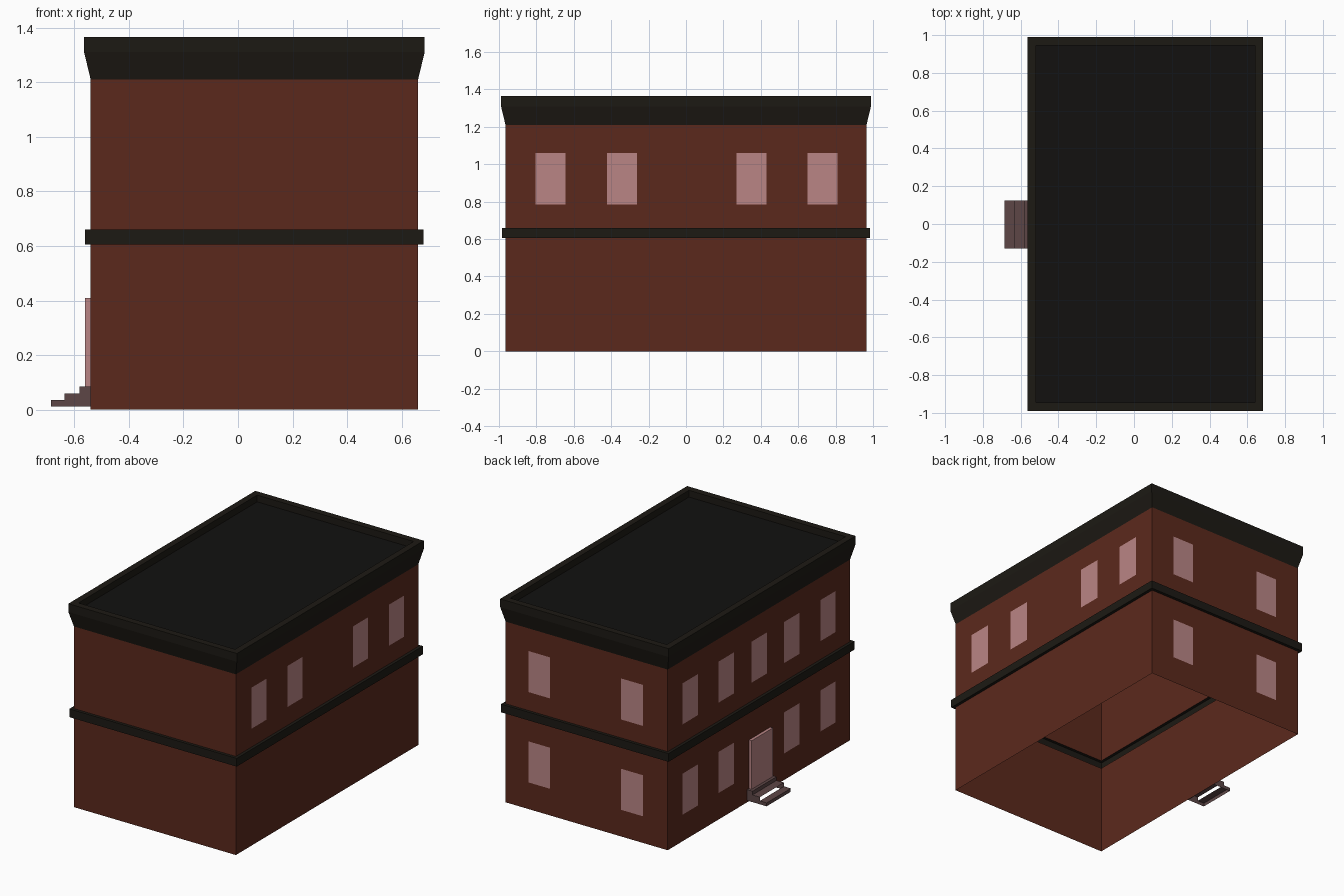
import bpy

if "Cube" in bpy.data.objects:
    bpy.data.objects.remove(bpy.data.objects["Cube"])

X0, X1, Y = -0.54, 0.66, 0.965      # wall outline


def material(name, rgb):
    m = bpy.data.materials.new(name)
    m.diffuse_color = (*rgb, 1)
    m.use_nodes = True
    m.node_tree.nodes["Principled BSDF"].inputs["Base Color"].default_value = m.diffuse_color
    return m


brick = material("brick", (0.105, 0.022, 0.012))
trim = material("trim", (0.012, 0.010, 0.007))
roofing = material("roofing", (0.006, 0.0055, 0.005))
pane = material("pane", (0.49, 0.235, 0.235))
stone = material("stone", (0.11, 0.062, 0.062))


def make(name, verts, faces, mat):
    me = bpy.data.meshes.new(name)
    me.from_pydata(verts, [], faces)
    me.materials.append(mat)
    ob = bpy.data.objects.new(name, me)
    bpy.context.collection.objects.link(ob)
    return ob


def rings(name, profile, mat, cap=False):
    """Loft rectangles: each profile point is (outward offset from wall, z)."""
    verts, faces = [], []
    for o, z in profile:
        verts += [(X0 - o, -Y - o, z), (X1 + o, -Y - o, z),
                  (X1 + o, Y + o, z), (X0 - o, Y + o, z)]
    for r in range(len(profile) - 1):
        for k in range(4):
            a, b = r * 4 + k, r * 4 + (k + 1) % 4
            faces.append((a, b, b + 4, a + 4))
    if cap:
        n = len(verts)
        faces.append((n - 4, n - 3, n - 2, n - 1))
    return make(name, verts, faces, mat)


# Shell: two storeys, belt course, flared cornice, sunken roof
rings("lower_walls", [(0, 0), (0, 0.605)], brick)
rings("belt_course", [(0, 0.605), (0.02, 0.605), (0.02, 0.66), (0, 0.66)], trim)
rings("upper_walls", [(0, 0.66), (0, 1.21)], brick)
rings("cornice", [(0, 1.21), (0.024, 1.31), (0.024, 1.365),
                  (0.024, 1.365), (-0.02, 1.365), (-0.02, 1.32)][:3]
      + [(-0.02, 1.365), (-0.02, 1.32)], trim)
rings("roof", [(-0.02, 1.32)], roofing, cap=True)

# Windows: thin panes just in front of the walls
W, EPS = 0.08, 0.003
UPPER, LOWER = (0.785, 1.06), (0.18, 0.455)


def side_window(name, x, y, zs, sign):
    v = [(x, y - W * sign, zs[0]), (x, y + W * sign, zs[0]),
         (x, y + W * sign, zs[1]), (x, y - W * sign, zs[1])]
    make(name, v, [(0, 1, 2, 3)], pane)


ROW = (-0.725, -0.343, 0.35, 0.73)
for y in ROW:
    side_window("right_window", X1 + EPS, y, UPPER, 1)
    side_window("left_upper_window", X0 - EPS, y, UPPER, -1)
    side_window("left_lower_window", X0 - EPS, y, LOWER, -1)
side_window("left_middle_window", X0 - EPS, 0.0, UPPER, -1)

for x in (0.408, -0.278):
    for z0, z1 in (UPPER, LOWER):
        yb = Y + EPS
        make("back_window", [(x + W, yb, z0), (x - W, yb, z0),
                             (x - W, yb, z1), (x + W, yb, z1)],
             [(0, 1, 2, 3)], pane)

# Door: shallow box, open at the back
d0, d1, xd = -0.12, 0.105, -0.56
make("door",
     [(x, y, z) for x in (X0, xd) for y, z in
      ((d0, 0.015), (d1, 0.015), (d1, 0.41), (d0, 0.41))],
     [(4, 7, 6, 5), (0, 3, 7, 4), (1, 5, 6, 2), (3, 2, 6, 7), (0, 4, 5, 1)], pane)

# Entrance steps: treads, outer risers and side cheeks, open middle riser
prof = [(-0.685, 0.012), (-0.685, 0.035), (-0.635, 0.035), (-0.635, 0.06),
        (-0.58, 0.06), (-0.58, 0.085), (X0, 0.085), (X0, 0.012),
        (-0.58, 0.012), (-0.635, 0.012)]
n = len(prof)
s0, s1 = -0.13, 0.125
verts = [(x, s, z) for s in (s0, s1) for x, z in prof]
faces = [(i, i + 1, i + 1 + n, i + n) for i in (0, 1, 3, 4, 5)]
for cheek in ((0, 9, 2, 1), (9, 8, 4, 3, 2), (8, 7, 6, 5, 4)):
    faces.append(cheek)
    faces.append(tuple(i + n for i in reversed(cheek)))
faces = [f if k >= 5 else tuple(reversed(f)) for k, f in enumerate(faces)]
make("entrance_steps", verts, faces, stone)
